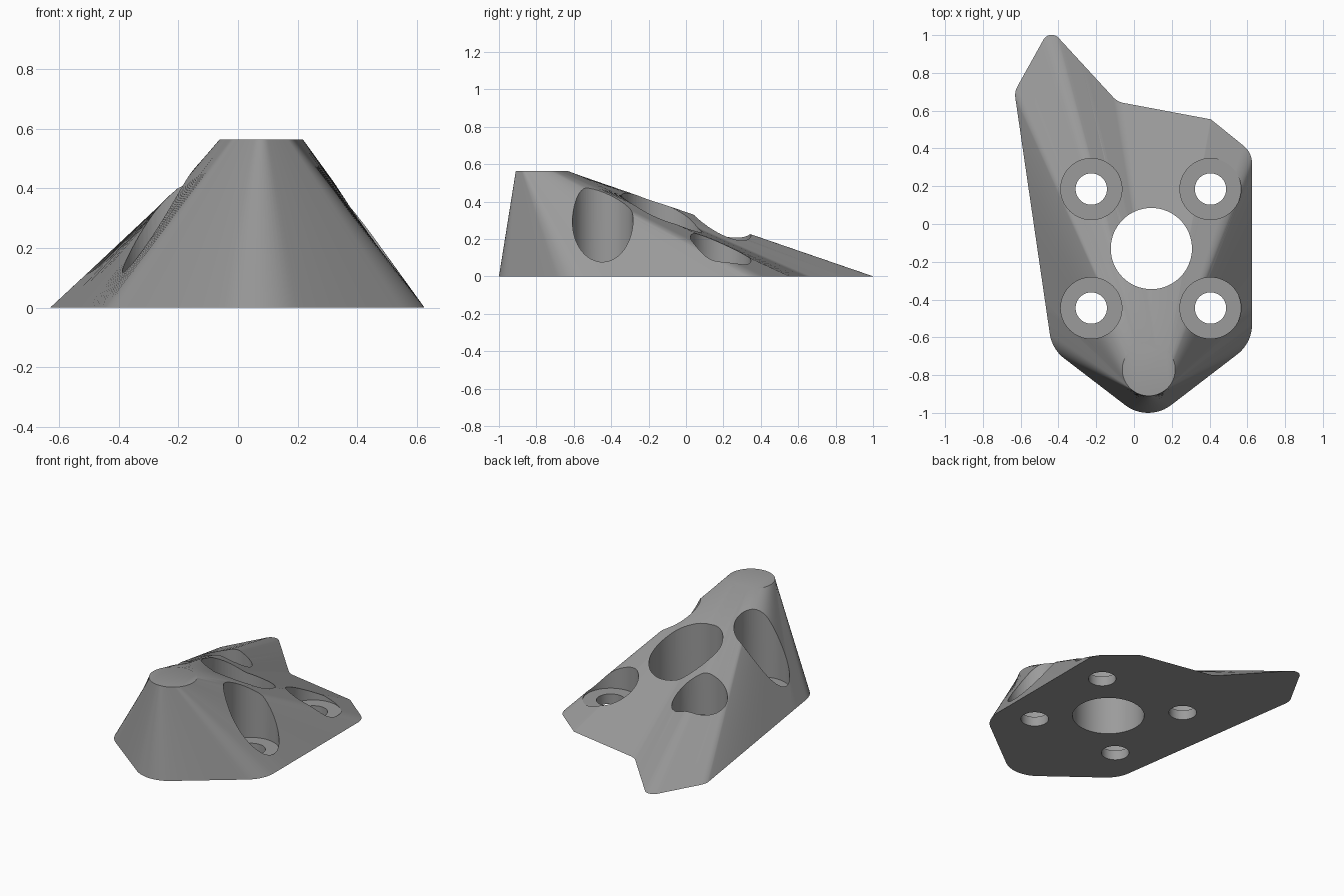
import bpy, bmesh, math
from mathutils import Vector

if "Cube" in bpy.data.objects:
    bpy.data.objects.remove(bpy.data.objects["Cube"])

HEIGHT = 0.563
TOP_C, TOP_R = Vector((0.078, -0.77)), 0.14

# Base outline corners, counter-clockwise: x, y, fillet radius
CORNERS = [(0.075, -1.052, 0.20), (0.625, -0.63, 0.20), (0.625, 0.378, 0.12),
           (0.407, 0.554, 0.015), (-0.088, 0.647, 0.10), (-0.446, 1.036, 0.05),
           (-0.633, 0.70, 0.10), (-0.434, -0.662, 0.20)]


def fillet(prev, here, nxt, radius, steps=12):
    """Points of the arc that rounds one corner."""
    a, b = (prev - here).normalized(), (nxt - here).normalized()
    half = a.angle(b) / 2
    centre = here + (a + b).normalized() * radius / math.sin(half)
    start = here + a * radius / math.tan(half) - centre
    end = here + b * radius / math.tan(half) - centre
    sweep = math.atan2(start.x * end.y - start.y * end.x, start.dot(end))
    out = []
    for i in range(steps + 1):
        t = sweep * i / steps
        c, s = math.cos(t), math.sin(t)
        out.append(centre + Vector((start.x * c - start.y * s, start.x * s + start.y * c)))
    return out


def base_outline(step=0.03):
    """Rounded outline, with the straight runs subdivided."""
    pts = [Vector(c[:2]) for c in CORNERS]
    n = len(pts)
    arcs = [fillet(pts[i - 1], pts[i], pts[(i + 1) % n], CORNERS[i][2]) for i in range(n)]
    loop = []
    for i, arc in enumerate(arcs):
        loop += arc
        a, b = arc[-1], arcs[(i + 1) % n][0]
        count = max(1, round((b - a).length / step))
        loop += [a.lerp(b, k / count) for k in range(1, count)]
    return loop[6:] + loop[:6]      # start at the middle of the front corner


def loft_body():
    """Loft from the base outline to the round top, matched by perimeter length."""
    base = base_outline()
    n = len(base)
    lengths = [(base[(i + 1) % n] - base[i]).length for i in range(n)]
    total, run = sum(lengths), 0.0
    bm = bmesh.new()
    low, high = [], []
    for p, length in zip(base, lengths):
        ang = -math.pi / 2 + 2 * math.pi * run / total
        q = TOP_C + TOP_R * Vector((math.cos(ang), math.sin(ang)))
        low.append(bm.verts.new((p.x, p.y, 0)))
        high.append(bm.verts.new((q.x, q.y, HEIGHT)))
        run += length
    for i in range(n):
        j = (i + 1) % n
        bm.faces.new((low[i], low[j], high[j], high[i]))
    bm.faces.new(low[::-1])
    bm.faces.new(high)
    mesh = bpy.data.meshes.new("sloped_bracket")
    bm.to_mesh(mesh)
    bm.free()
    obj = bpy.data.objects.new("sloped_bracket", mesh)
    bpy.context.collection.objects.link(obj)
    return obj


def cut_hole(obj, x, y, radius, bottom):
    """Cut a vertical round hole from the given height upwards."""
    top = 1.0
    bpy.ops.mesh.primitive_cylinder_add(vertices=64, radius=radius, depth=top - bottom,
                                        location=(x, y, (top + bottom) / 2))
    cutter = bpy.context.object
    cutter.name = "hole_cutter"
    cutter.hide_render = True
    mod = obj.modifiers.new("hole", 'BOOLEAN')
    mod.operation, mod.solver, mod.object = 'DIFFERENCE', 'EXACT', cutter
    bpy.context.view_layer.objects.active = obj
    bpy.ops.object.modifier_apply(modifier=mod.name)
    bpy.data.objects.remove(cutter, do_unlink=True)


body = loft_body()

# Large central bore
cut_hole(body, 0.092, -0.13, 0.215, -0.2)

# Four counterbored bolt holes
for x in (-0.226, 0.405):
    for y in (-0.445, 0.185):
        cut_hole(body, x, y, 0.162, 0.063)
        cut_hole(body, x, y, 0.083, -0.2)

# Plain grey finish
grey = bpy.data.materials.new("grey")
grey.diffuse_color = (0.33, 0.33, 0.33, 1)
grey.use_nodes = True
grey.node_tree.nodes["Principled BSDF"].inputs["Base Color"].default_value = grey.diffuse_color
body.data.materials.clear()
body.data.materials.append(grey)
for poly in body.data.polygons:
    poly.material_index = 0

bpy.ops.object.select_all(action='DESELECT')
body.select_set(True)
bpy.context.view_layer.objects.active = body
bpy.ops.object.shade_smooth_by_angle(angle=math.radians(30))
